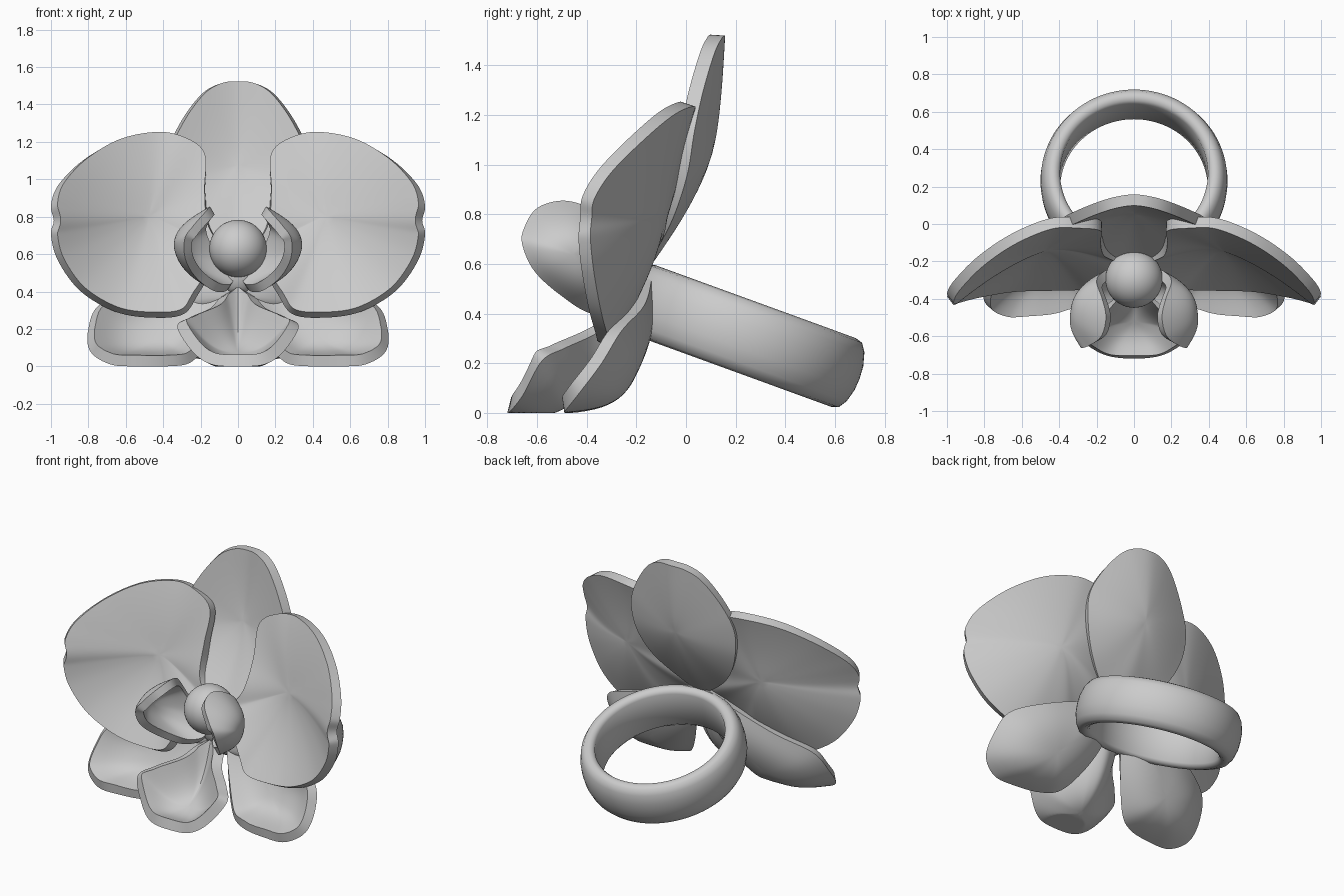
import bpy, bmesh, math
from mathutils import Vector

if "Cube" in bpy.data.objects:
    bpy.data.objects.remove(bpy.data.objects["Cube"])


def smooth(ob, angle=40):
    bpy.ops.object.select_all(action='DESELECT')
    ob.select_set(True)
    bpy.context.view_layer.objects.active = ob
    bpy.ops.object.shade_smooth_by_angle(angle=math.radians(angle))


def new_object(name, bm):
    me = bpy.data.meshes.new(name)
    bm.to_mesh(me)
    bm.free()
    ob = bpy.data.objects.new(name, me)
    bpy.context.collection.objects.link(ob)
    return ob


def closed_curve(pts, steps=8):
    # closed Catmull-Rom through the rim points
    out, n = [], len(pts)
    for i in range(n):
        a, b, c, d = (Vector(pts[(i + k) % n]) for k in (-1, 0, 1, 2))
        for s in range(steps):
            t = s / steps
            out.append(0.5 * (2 * b + (c - a) * t + (2 * a - 5 * b + 4 * c - d) * t * t
                              + (3 * b - a - 3 * c + d) * t ** 3))
    return out


def petal(name, rim, centre, front, thick=0.06, power=1.8, symmetric=False, mirror=False):
    # cupped shell: rim outline blended to a centre point, thickened towards "front"
    if symmetric:
        rim = rim + [(-x, y, z) for x, y, z in reversed(rim) if x > 0.001]
    rim = closed_curve(rim)
    c, d = Vector(centre), Vector(front).normalized()
    bm = bmesh.new()
    rings, n = [], len(rim)
    for k in range(1, 13):
        r = k / 12
        ring = []
        for p in rim:
            v = p - c
            h = v.dot(d)
            ring.append(bm.verts.new(c + (v - d * h) * r + d * h * r ** power))
        rings.append(ring)
    hub = bm.verts.new(c)
    for i in range(n):
        j = (i + 1) % n
        bm.faces.new((hub, rings[0][i], rings[0][j]))
        for a, b in zip(rings, rings[1:]):
            bm.faces.new((a[i], b[i], b[j], a[j]))
    inner = [hub] + [v for ring in rings[:-1] for v in ring]
    for _ in range(12):                 # soften radial creases inside the rim
        bmesh.ops.smooth_vert(bm, verts=inner, factor=0.5,
                              use_axis_x=True, use_axis_y=True, use_axis_z=True)
    bm.normal_update()
    if sum((f.normal * f.calc_area() for f in bm.faces), Vector()).dot(d) < 0:
        bmesh.ops.reverse_faces(bm, faces=bm.faces[:])
    ob = new_object(name, bm)
    sol = ob.modifiers.new("thickness", 'SOLIDIFY')
    sol.thickness, sol.offset = thick, 1
    if mirror:
        mir = ob.modifiers.new("mirror", 'MIRROR')
        mir.use_mirror_merge = False
    bpy.context.view_layer.objects.active = ob
    for m in list(ob.modifiers):
        bpy.ops.object.modifier_apply(modifier=m.name)
    for v in ob.data.vertices:          # flat underside on the ground
        v.co.z = max(v.co.z, 0)
    smooth(ob)
    return ob


# Finger ring: domed band lathed around a tilted axis
bm = bmesh.new()
profile = [(.395, -.12), (.407, -.137), (.43, -.147), (.46, -.138), (.482, -.105), (.497, -.05), (.50, 0)]
profile += [(r, -h) for r, h in reversed(profile[:-1])]
N = 96
loops = [[bm.verts.new((r * math.cos(2 * math.pi * i / N), r * math.sin(2 * math.pi * i / N), h))
          for r, h in profile] for i in range(N)]
for i in range(N):
    a, b = loops[i], loops[(i + 1) % N]
    for k in range(len(profile)):
        m = (k + 1) % len(profile)
        bm.faces.new((a[k], b[k], b[m], a[m]))
bmesh.ops.recalc_face_normals(bm, faces=bm.faces[:])
ring = new_object("finger_ring", bm)
ring.location = (0, .23, .31)
ring.rotation_euler = (math.radians(-20), 0, 0)
smooth(ring, 70)

# Top sepal
petal("top_sepal",
      [(0, .158, 1.52), (.10, .145, 1.51), (.20, .115, 1.45), (.31, .07, 1.30), (.375, .035, 1.14),
       (.36, .005, .96), (.28, -.05, .79), (.14, -.12, .65), (0, -.15, .58)],
      (0, .115, 1.06), (0, -1, .2), symmetric=True, power=1.5)

# Pair of broad side petals
petal("side_petals",
      [(.06, -.16, .60), (.15, -.11, .75), (.175, -.04, .92), (.18, .02, 1.12), (.29, .035, 1.21),
       (.45, .03, 1.235), (.65, -.05, 1.20), (.83, -.17, 1.10), (.96, -.30, .97), (1.0, -.37, .86),
       (.985, -.38, .78), (1.0, -.385, .70), (.96, -.37, .56), (.84, -.34, .40), (.65, -.31, .29),
       (.45, -.305, .26), (.29, -.30, .28), (.21, -.27, .39), (.13, -.21, .52)],
      (.48, -.08, .80), (-.25, -1, .1), power=1.6, mirror=True)

# Pair of lower sepals
petal("lower_sepals",
      [(.04, -.14, .60), (.25, -.14, .53), (.52, -.17, .43), (.74, -.26, .33), (.80, -.34, .20),
       (.79, -.43, .08), (.68, -.485, .01), (.53, -.485, 0), (.38, -.46, 0), (.24, -.39, .03),
       (.12, -.27, .20), (.05, -.18, .40)],
      (.42, -.205, .14), (0, -1, .5), power=2.6, mirror=True)

# Ladle-shaped lip
petal("lip",
      [(0, -.72, .0), (.14, -.705, .01), (.24, -.655, .075), (.325, -.58, .21), (.26, -.49, .26),
       (.15, -.38, .31), (.09, -.28, .37), (0, -.22, .41)],
      (0, -.50, .01), (0, -.45, 1), thick=.065, power=2.4, symmetric=True)

# Pair of curled side lobes around the column
petal("lip_lobes",
      [(.17, -.40, .83), (.15, -.50, .855), (.175, -.60, .825), (.24, -.65, .75), (.285, -.66, .68),
       (.28, -.61, .57), (.22, -.50, .47), (.12, -.38, .40), (.05, -.27, .42), (.08, -.22, .54),
       (.17, -.26, .66), (.20, -.31, .76)],
      (.34, -.46, .64), (-1, -.15, .1), thick=.05, power=2.5, mirror=True)

# Column ball and the hub that joins the parts
for name, loc, rad, scale in [("column_ball", (0, -.295, .63), .153, (1, 1, 1)),
                              ("flower_hub", (0, -.23, .50), .10, (1, .75, 1.2))]:
    bpy.ops.mesh.primitive_uv_sphere_add(segments=48, ring_count=24, radius=rad, location=loc)
    ob = bpy.context.object
    ob.name, ob.scale = name, scale
    smooth(ob)
